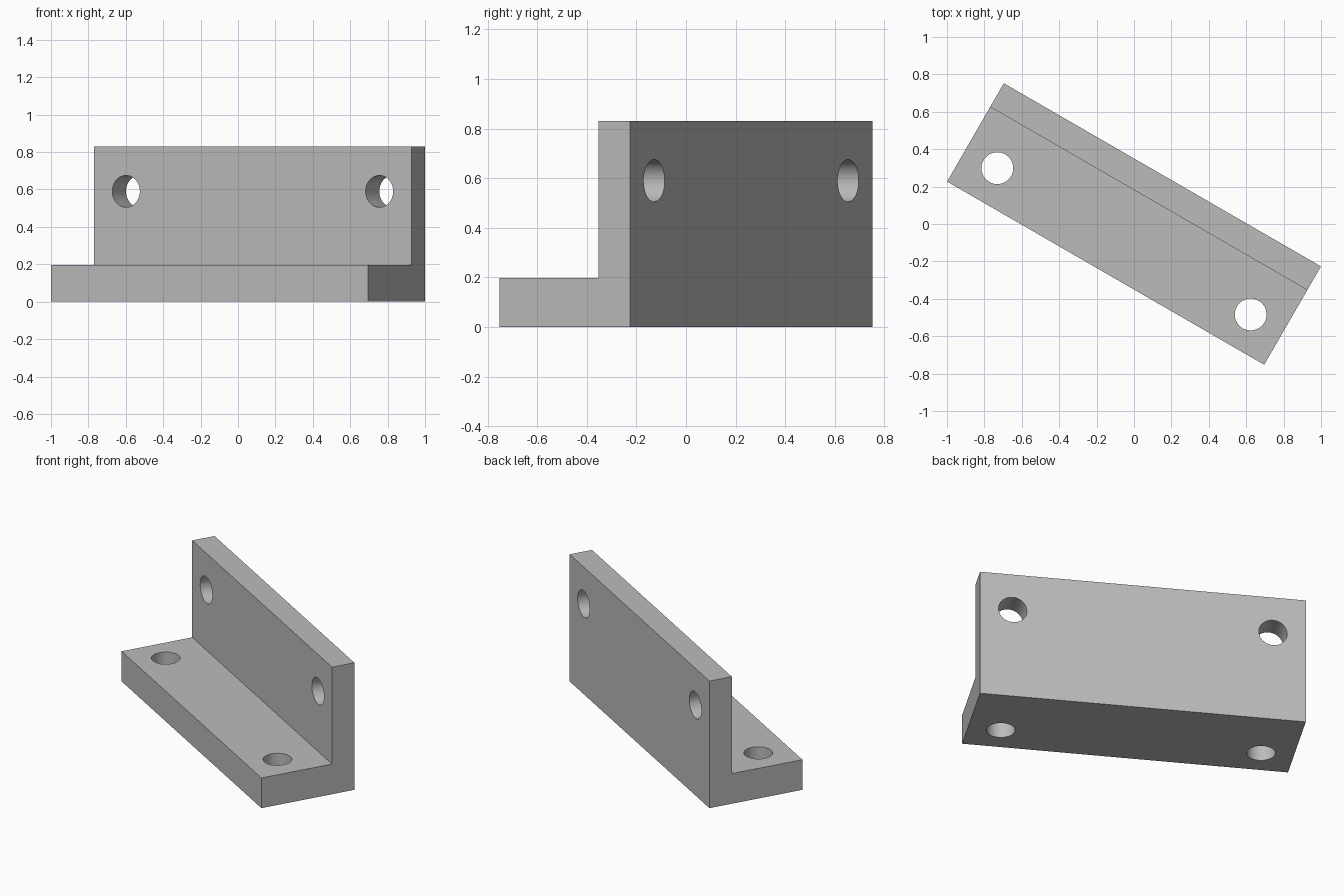
import bpy, bmesh, math
from mathutils import Matrix

if "Cube" in bpy.data.objects:
    bpy.data.objects.remove(bpy.data.objects["Cube"])

LENGTH, DEPTH, HEIGHT = 1.958, 0.607, 0.83
SHELF, WALL = 0.197, 0.146
HOLE_X, HOLE_R = 0.782, 0.085
TURN = Matrix.Rotation(math.radians(-30), 4, "Z")

grey = bpy.data.materials.new("plain grey")
grey.use_nodes = True
colour = (0.5, 0.5, 0.5, 1)
grey.diffuse_color = colour
grey.node_tree.nodes["Principled BSDF"].inputs["Base Color"].default_value = colour


def add_object(name, bm):
    bmesh.ops.recalc_face_normals(bm, faces=bm.faces)
    mesh = bpy.data.meshes.new(name)
    bm.to_mesh(mesh)
    bm.free()
    mesh.materials.append(grey)
    obj = bpy.data.objects.new(name, mesh)
    bpy.context.collection.objects.link(obj)
    return obj


# L-shaped profile (y, z) extruded along the length
back, front = DEPTH / 2, -DEPTH / 2
profile = [(front, 0), (back, 0), (back, HEIGHT), (back - WALL, HEIGHT),
           (back - WALL, SHELF), (front, SHELF)]
bm = bmesh.new()
end = bm.faces.new([bm.verts.new((-LENGTH / 2, y, z)) for y, z in profile])
side = bmesh.ops.extrude_face_region(bm, geom=[end])
bmesh.ops.translate(bm, vec=(LENGTH, 0, 0),
                    verts=[v for v in side["geom"] if isinstance(v, bmesh.types.BMVert)])
bracket = add_object("angle_bracket", bm)

# Bolt hole cutters: two through the shelf, two through the wall
upright = Matrix.Identity(4)
lying = Matrix.Rotation(math.radians(90), 4, "X")
bm = bmesh.new()
for x in (-HOLE_X, HOLE_X):
    for place, spin in (((x, -0.107, SHELF / 2), upright),
                        ((x, back - WALL / 2, 0.59), lying)):
        bmesh.ops.create_cone(bm, cap_ends=True, segments=64, radius1=HOLE_R,
                              radius2=HOLE_R, depth=0.3,
                              matrix=Matrix.Translation(place) @ spin)
cutter = add_object("hole_cutter", bm)
cutter.hide_render = True

# Cut the holes, then drop the cutter
cut = bracket.modifiers.new("bolt_holes", "BOOLEAN")
cut.operation = "DIFFERENCE"
cut.solver = "EXACT"
cut.object = cutter
bpy.ops.object.select_all(action="DESELECT")
bracket.select_set(True)
bpy.context.view_layer.objects.active = bracket
bpy.ops.object.modifier_apply(modifier=cut.name)
bpy.data.objects.remove(cutter)

# Turn the bracket on the ground and smooth the hole walls
bracket.data.transform(TURN)
bpy.ops.object.shade_smooth_by_angle(angle=math.radians(30))
